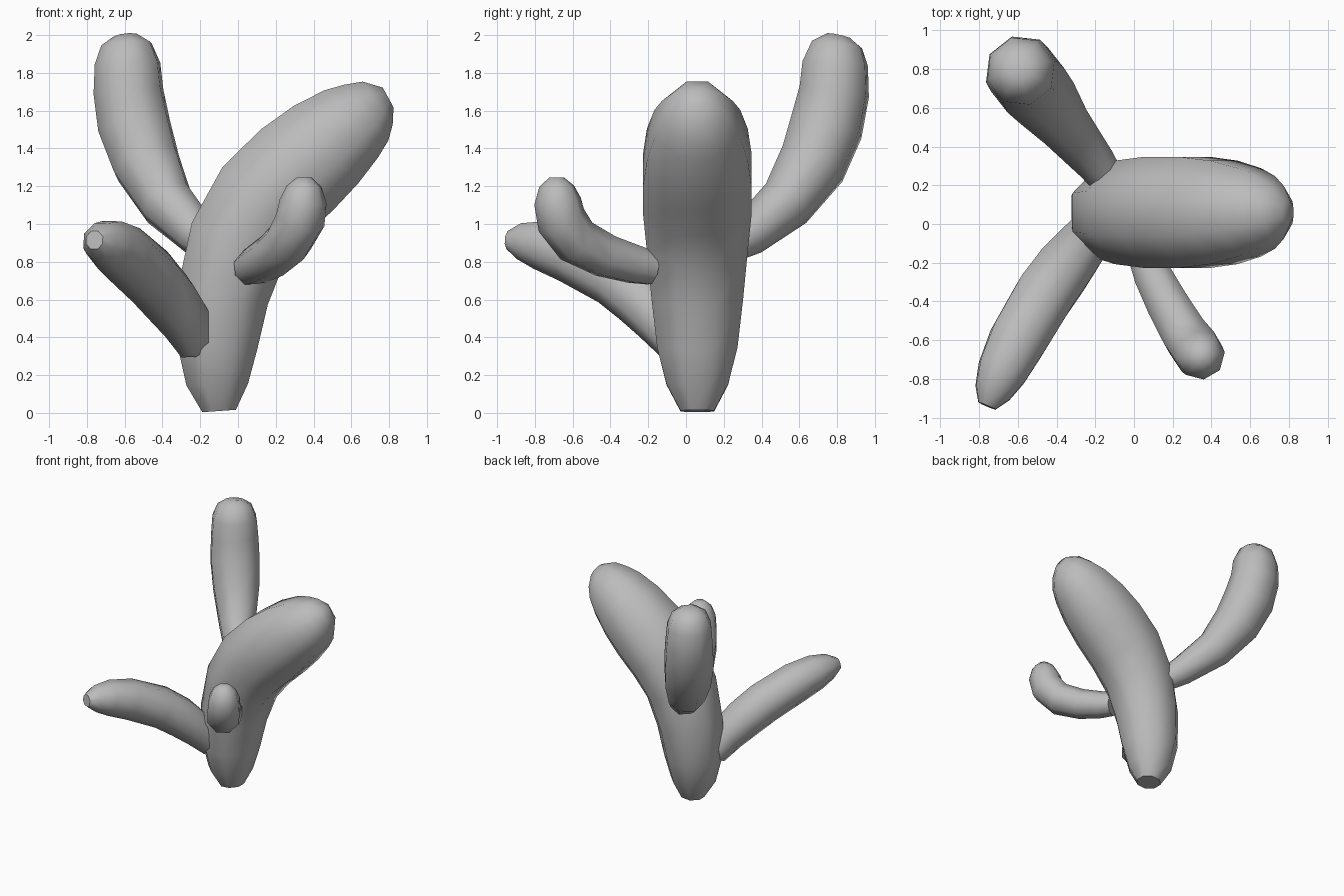
import bpy
import math
from mathutils import Vector

cube = bpy.data.objects.get("Cube")
if cube:
    bpy.data.objects.remove(cube, do_unlink=True)

SIDES = 8

# One plain grey for the whole model
grey = bpy.data.materials.new("plain_grey")
grey.use_nodes = True
colour = (0.5, 0.5, 0.5, 1)
grey.diffuse_color = colour
grey.node_tree.nodes["Principled BSDF"].inputs["Base Color"].default_value = colour


def tapered_tube(name, rings, widen):
    """Skin eight-sided rings (x, y, z, radius) along a path bent in a vertical plane."""
    centres = [Vector(r[:3]) for r in rings]
    run = centres[-1] - centres[0]
    side = Vector((-run.y, run.x, 0)).normalized()
    verts, faces = [], []
    last = len(rings) - 1
    for i, c in enumerate(centres):
        tangent = (centres[min(i + 1, last)] - centres[max(i - 1, 0)]).normalized()
        across = (side - tangent * side.dot(tangent)).normalized()
        up = tangent.cross(across)
        for k in range(SIDES):
            a = math.tau * (k + 0.5) / SIDES
            verts.append(c + (across * math.cos(a) + up * math.sin(a)) * rings[i][3] * widen)
    for i in range(last):
        for k in range(SIDES):
            n = (k + 1) % SIDES
            a, b = i * SIDES, (i + 1) * SIDES
            faces.append((a + k, a + n, b + n, b + k))
    # Close both ends
    faces.append(tuple(reversed(range(SIDES))))
    faces.append(tuple(range(last * SIDES, (last + 1) * SIDES)))
    mesh = bpy.data.meshes.new(name)
    mesh.from_pydata(verts, [], faces)
    mesh.materials.append(grey)
    obj = bpy.data.objects.new(name, mesh)
    bpy.context.collection.objects.link(obj)
    bpy.ops.object.select_all(action="DESELECT")
    obj.select_set(True)
    bpy.context.view_layer.objects.active = obj
    bpy.ops.object.shade_smooth_by_angle(angle=math.radians(50))
    return obj


# Thick leaning trunk
tapered_tube("trunk", [
    (-0.10, 0.06, 0.01, 0.09), (-0.11, 0.06, 0.15, 0.165), (-0.11, 0.06, 0.35, 0.215),
    (-0.08, 0.06, 0.62, 0.245), (0.0, 0.06, 0.9, 0.27), (0.14, 0.06, 1.12, 0.29),
    (0.315, 0.06, 1.29, 0.29), (0.465, 0.06, 1.42, 0.27), (0.60, 0.06, 1.53, 0.23),
    (0.68, 0.06, 1.59, 0.19), (0.74, 0.06, 1.64, 0.14), (0.795, 0.06, 1.67, 0.06)], 1.07)

# Tall branch at the back right
tapered_tube("tall_back_branch", [
    (-0.13, 0.22, 0.88, 0.09), (-0.21, 0.33, 0.94, 0.11), (-0.375, 0.53, 1.11, 0.145),
    (-0.485, 0.67, 1.32, 0.182), (-0.55, 0.745, 1.52, 0.195), (-0.58, 0.785, 1.7, 0.187),
    (-0.585, 0.79, 1.85, 0.175), (-0.59, 0.8, 1.95, 0.135), (-0.595, 0.81, 1.995, 0.065)], 1.03)

# Drooping branch at the front right
tapered_tube("low_front_branch", [
    (-0.22, -0.04, 0.37, 0.115), (-0.29, -0.14, 0.5, 0.14), (-0.37, -0.24, 0.61, 0.155),
    (-0.465, -0.37, 0.72, 0.16), (-0.60, -0.6, 0.84, 0.155), (-0.68, -0.76, 0.89, 0.135),
    (-0.73, -0.87, 0.91, 0.1), (-0.76, -0.94, 0.915, 0.05)], 1.03)

# Small hooked branch at the front left
tapered_tube("small_front_branch", [
    (0.06, -0.18, 0.765, 0.09), (0.10, -0.27, 0.785, 0.103), (0.18, -0.425, 0.83, 0.115),
    (0.27, -0.58, 0.91, 0.125), (0.33, -0.66, 1.02, 0.13), (0.345, -0.68, 1.12, 0.122),
    (0.35, -0.685, 1.2, 0.09), (0.35, -0.685, 1.245, 0.04)], 1.03)
